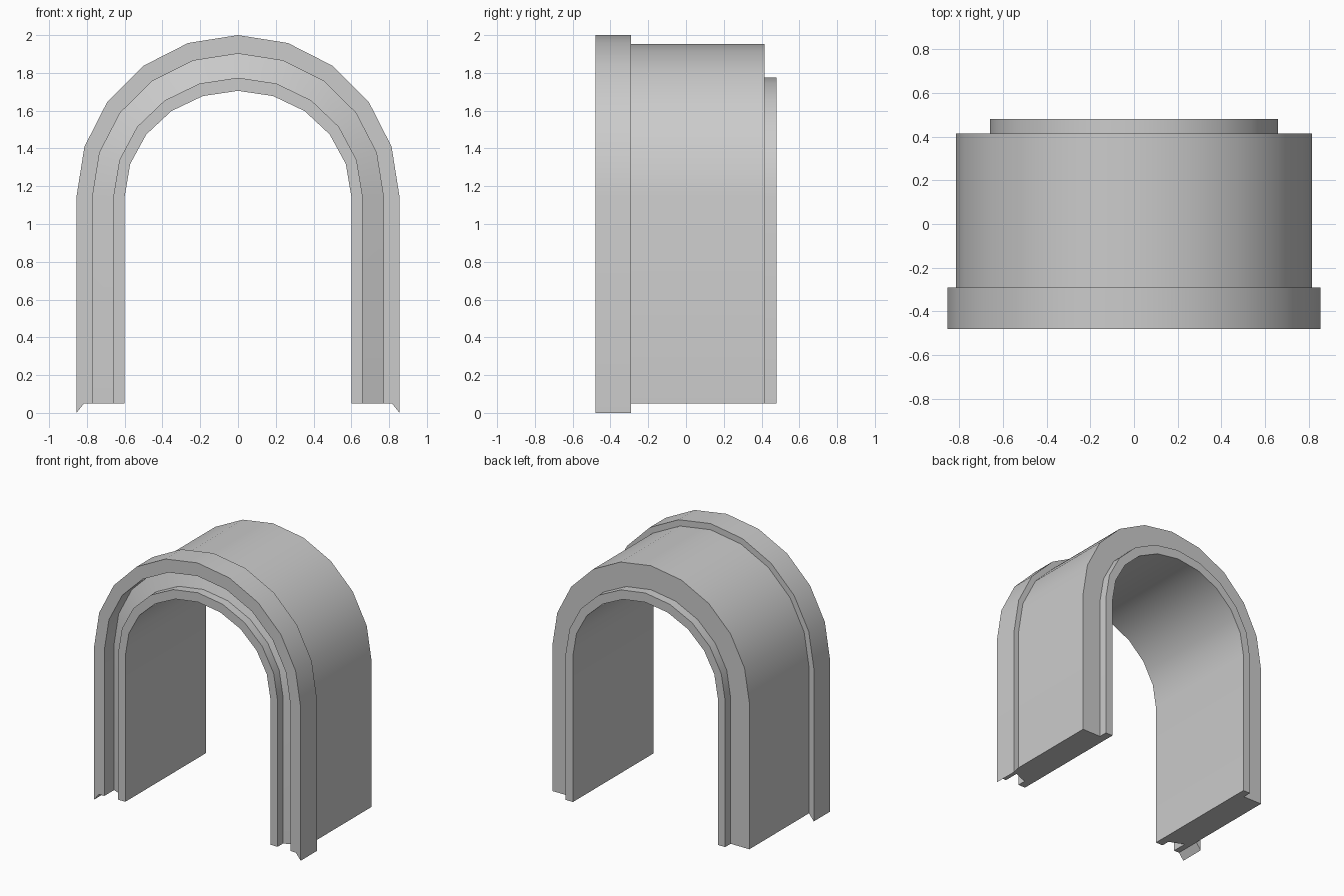
import bpy, bmesh, math

if "Cube" in bpy.data.objects:
    bpy.data.objects.remove(bpy.data.objects["Cube"])

SPRING = 1.145      # height where the straight legs turn into the arch
STEPS = 10          # facets in the half circle

# Cross-section of the arch wall: (half width, y)
profile = [
    (0.60, -0.475), (0.66, -0.475),                    # inner lining, front edge
    (0.66, -0.41), (0.77, -0.365),                     # front groove
    (0.77, -0.48), (0.815, -0.48), (0.855, -0.48),     # front flange
    (0.855, -0.29), (0.815, -0.29),
    (0.815, 0.415), (0.66, 0.415),                     # main shell, back face
    (0.66, 0.48), (0.60, 0.48),                        # inner lining, back lip
]


def ring(bm, angle, foot=None):
    """One copy of the cross-section at an arch angle, or at a leg foot."""
    verts = []
    for w, y in profile:
        rise = 0.855 - 1.157 * (0.855 - w)   # the crown is a little thicker than the legs
        z = SPRING + rise * math.sin(angle)
        if foot:
            z = 0.0 if w > 0.83 else 0.05    # flange foot hangs down as a wedge
        verts.append(bm.verts.new((w * math.cos(angle), y, z)))
    return verts


bm = bmesh.new()
rings = [ring(bm, 0, True)]
rings += [ring(bm, math.pi * i / STEPS) for i in range(STEPS + 1)]
rings.append(ring(bm, math.pi, True))

# Walls between neighbouring rings
n = len(profile)
for a, b in zip(rings, rings[1:]):
    for i in range(n):
        j = (i + 1) % n
        bm.faces.new((a[i], a[j], b[j], b[i]))

# Undersides of the legs
for r in (rings[0], rings[-1]):
    bm.faces.new(r[:6] + r[8:])
    bm.faces.new(r[5:9])

bmesh.ops.recalc_face_normals(bm, faces=bm.faces)
mesh = bpy.data.meshes.new("arch_tunnel")
bm.to_mesh(mesh)
bm.free()
arch = bpy.data.objects.new("arch_tunnel", mesh)
bpy.context.collection.objects.link(arch)

# Smooth vault, sharp rims
bpy.context.view_layer.objects.active = arch
arch.select_set(True)
bpy.ops.object.shade_smooth_by_angle(angle=math.radians(22))
